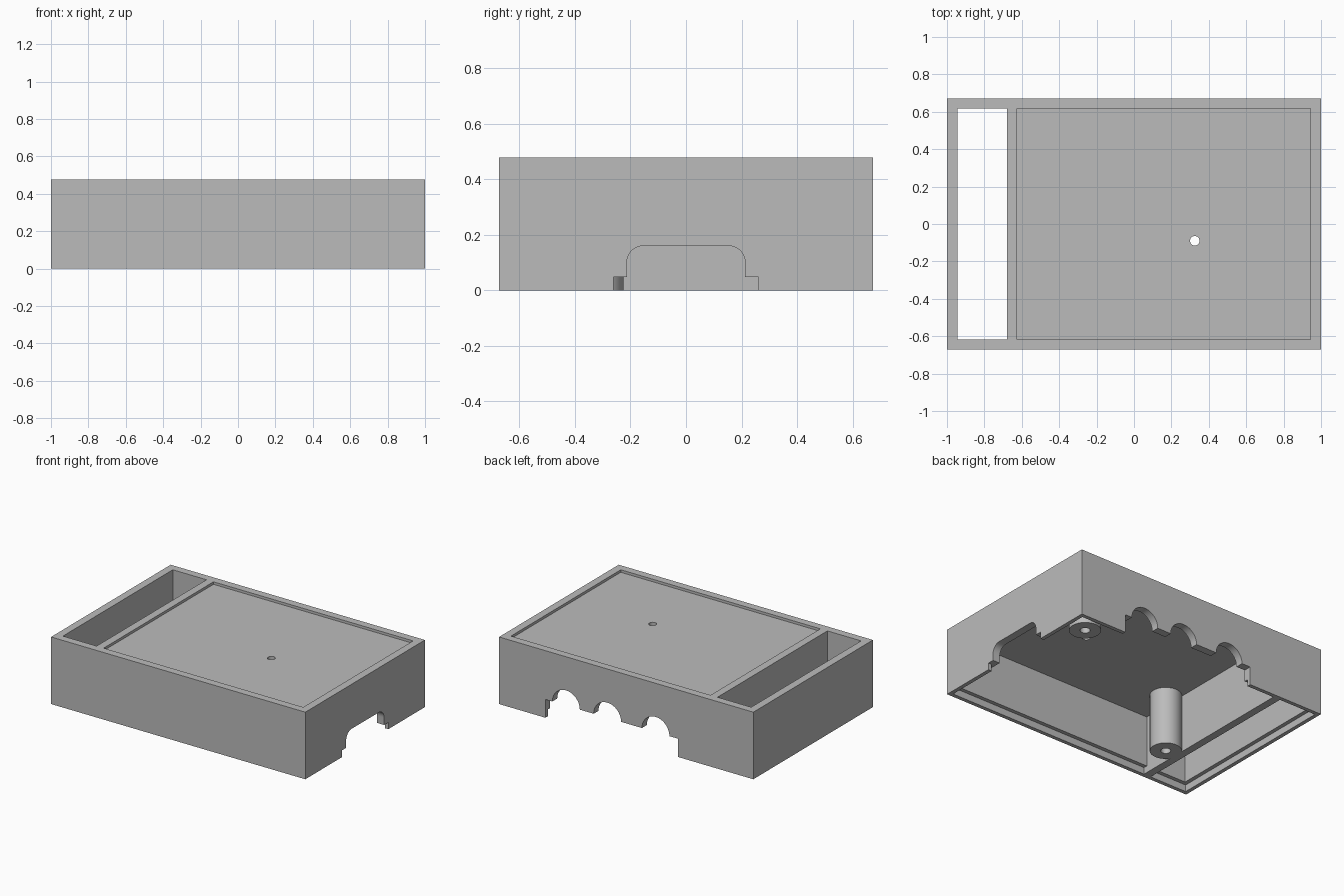
import bpy, math
from mathutils import Vector

cube = bpy.data.objects.get("Cube")
if cube:
    bpy.data.objects.remove(cube, do_unlink=True)

# Overall sizes
HX, HY, H = 1.0, 0.672, 0.477
WALL = 0.055
LIP = WALL / 2
LIP_H = 0.048
RECESS_Z = H - 0.018
CEILING = 0.41
IN_X, IN_Y = HX - WALL, HY - WALL
PART_A, PART_B = -0.68, -0.625   # two sides of the partition

grey = bpy.data.materials.new("light_grey_plastic")
grey.use_nodes = True
colour = (0.5, 0.5, 0.5, 1)
grey.diffuse_color = colour
grey.node_tree.nodes["Principled BSDF"].inputs["Base Color"].default_value = colour


def prism(name, outline, start, depth):
    """Extrude a closed outline of 3D points along the depth vector."""
    n = len(outline)
    a = [Vector(p) + Vector(start) for p in outline]
    b = [p + Vector(depth) for p in a]
    faces = [list(range(n))[::-1], list(range(n, 2 * n))]
    faces += [[i, (i + 1) % n, n + (i + 1) % n, n + i] for i in range(n)]
    mesh = bpy.data.meshes.new(name)
    mesh.from_pydata(a + b, [], faces)
    mesh.materials.append(grey)
    obj = bpy.data.objects.new(name, mesh)
    bpy.context.scene.collection.objects.link(obj)
    bpy.ops.object.select_all(action='DESELECT')
    obj.select_set(True)
    bpy.context.view_layer.objects.active = obj
    bpy.ops.object.mode_set(mode='EDIT')
    bpy.ops.mesh.select_all(action='SELECT')
    bpy.ops.mesh.normals_make_consistent(inside=False)
    bpy.ops.object.mode_set(mode='OBJECT')
    return obj


def box(name, x0, x1, y0, y1, z0, z1):
    corners = [(x0, y0, 0), (x1, y0, 0), (x1, y1, 0), (x0, y1, 0)]
    return prism(name, corners, (0, 0, z0), (0, 0, z1 - z0))


def arc(cx, cz, r, a0, a1, n):
    return [(cx + r * math.cos(math.radians(a0 + (a1 - a0) * i / n)),
             cz + r * math.sin(math.radians(a0 + (a1 - a0) * i / n)))
            for i in range(n + 1)]


def cylinder(name, x, y, r, z0, z1, n):
    ring = [(px, py, 0) for px, py in arc(x, y, r, 0, 360, n)[:-1]]
    return prism(name, ring, (0, 0, z0), (0, 0, z1 - z0))


def cut(target, cutter):
    cutter.hide_render = True
    mod = target.modifiers.new("cut", 'BOOLEAN')
    mod.operation = 'DIFFERENCE'
    mod.solver = 'EXACT'
    mod.object = cutter
    bpy.context.view_layer.objects.active = target
    bpy.ops.object.modifier_apply(modifier=mod.name)
    bpy.data.objects.remove(cutter, do_unlink=True)


def smooth(obj):
    bpy.ops.object.select_all(action='DESELECT')
    obj.select_set(True)
    bpy.context.view_layer.objects.active = obj
    bpy.ops.object.shade_smooth_by_angle(angle=math.radians(32))


# Shell with main cavity, open side slot and shallow lid recess
shell = box("case_shell", -HX, HX, -HY, HY, 0, H)
cut(shell, box("cavity_cutter", PART_B, IN_X, -IN_Y, IN_Y, -0.1, CEILING))
cut(shell, box("slot_cutter", -IN_X, PART_A, -IN_Y, IN_Y, -0.1, H + 0.1))
cut(shell, box("recess_cutter", PART_B, IN_X, -IN_Y, IN_Y, RECESS_Z, H + 0.1))

# Stepped lip around the underside, interrupted by the partition
for x0, x1 in ((LIP - HX, PART_A), (PART_B, HX - LIP)):
    cut(shell, box("lip_cutter", x0, x1, LIP - HY, HY - LIP, -0.1, LIP_H))

# Small hole in the lid
cut(shell, cylinder("lid_hole_cutter", 0.325, -0.09, 0.026, 0.3, H + 0.1, 12))

# Rounded opening in the +x end, with wider feet
half = [(0.26, -0.1), (0.26, LIP_H), (0.213, LIP_H)] + arc(0.153, 0.1, 0.06, 0, 90, 8)
profile = half + [(-y, z) for y, z in reversed(half)]
cut(shell, prism("end_opening_cutter", [(0, y, z) for y, z in profile],
                 (IN_X - 0.02, 0, 0), (0.2, 0, 0)))

# Wide opening with three arches in the back
SILL = 0.13
profile = [(0.636, -0.1), (0.636, SILL)]
for cx in (0.473, 0.148, -0.232):
    profile += arc(cx, SILL, 0.108, 0, 180, 20)
profile += [(-0.408, SILL), (-0.408, -0.1)]
cut(shell, prism("arch_opening_cutter", [(x, 0, z) for x, z in profile],
                 (0, IN_Y - 0.02, 0), (0, 0.2, 0)))
smooth(shell)

# Two screw posts with blind holes
for name, x, y in (("inner_screw_post", -0.54, -0.327), ("corner_screw_post", 0.848, 0.523)):
    post = cylinder(name, x, y, 0.103, 0, CEILING + 0.02, 32)
    cut(post, cylinder("post_hole_cutter", x, y, 0.033, -0.1, 0.3, 16))
    smooth(post)
